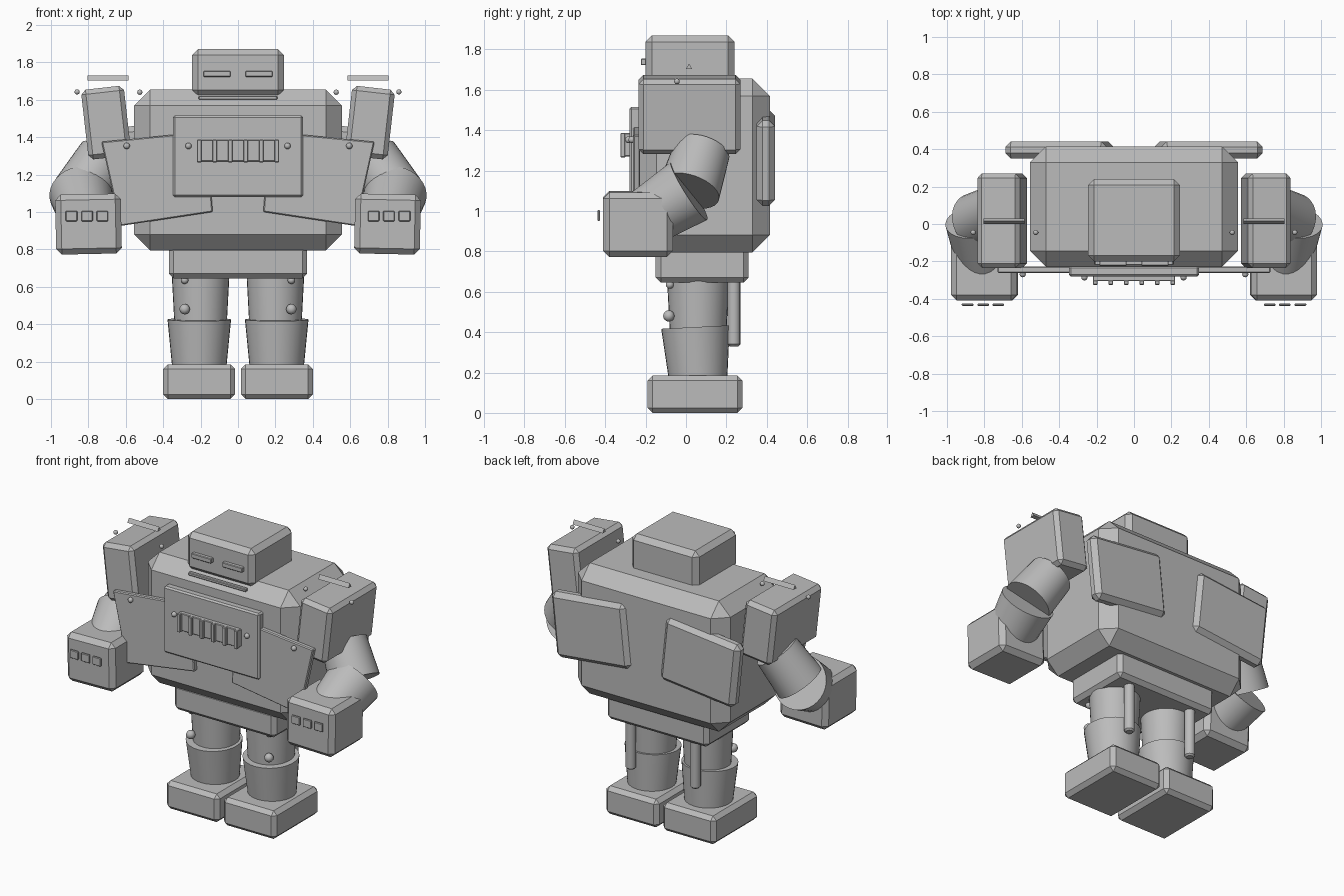
import bpy, bmesh, math
from mathutils import Vector, Matrix

if "Cube" in bpy.data.objects:
    bpy.data.objects.remove(bpy.data.objects["Cube"])

grey = bpy.data.materials.new("grey_metal")
grey.diffuse_color = (0.5, 0.5, 0.5, 1)
grey.use_nodes = True
grey.node_tree.nodes["Principled BSDF"].inputs["Base Color"].default_value = grey.diffuse_color


def finish(name, bm, bevel=0.0, smooth=False):
    bmesh.ops.recalc_face_normals(bm, faces=bm.faces)
    me = bpy.data.meshes.new(name)
    bm.to_mesh(me)
    bm.free()
    me.materials.append(grey)
    ob = bpy.data.objects.new(name, me)
    bpy.context.collection.objects.link(ob)
    if bevel:
        m = ob.modifiers.new("bevel", 'BEVEL')
        m.width = bevel
        m.segments = 1
    if smooth:
        bpy.ops.object.select_all(action='DESELECT')
        ob.select_set(True)
        bpy.context.view_layer.objects.active = ob
        bpy.ops.object.shade_smooth_by_angle(angle=math.radians(40))
    return ob


def box(name, x, y, z, bevel=0.0, roll=0.0):
    """Box from (min, max) ranges, rolled about the front axis in degrees."""
    bm = bmesh.new()
    c = Vector([(a + b) / 2 for a, b in (x, y, z)])
    s = [b - a for a, b in (x, y, z)]
    bmesh.ops.create_cube(bm, size=1, matrix=Matrix.Translation(c)
                          @ Matrix.Rotation(math.radians(roll), 4, 'Y')
                          @ Matrix.Diagonal((*s, 1)))
    return finish(name, bm, bevel)


def tube(name, p, q, r1, r2, sides=32, bevel=0.0):
    """Tapered cylinder from p (radius r1) to q (radius r2)."""
    p, q = Vector(p), Vector(q)
    d = q - p
    bm = bmesh.new()
    bmesh.ops.create_cone(bm, cap_ends=True, segments=sides, radius1=r1, radius2=r2,
                          depth=d.length, matrix=Matrix.Translation((p + q) / 2)
                          @ d.to_track_quat('Z', 'Y').to_matrix().to_4x4())
    return finish(name, bm, bevel, sides > 8)


def ball(name, c, r):
    bm = bmesh.new()
    bmesh.ops.create_uvsphere(bm, u_segments=12, v_segments=8, radius=r,
                              matrix=Matrix.Translation(c))
    return finish(name, bm, 0, True)


def span(s, a, b):
    return tuple(sorted((s * a, s * b)))


# Body core
box("torso", (-0.555, 0.555), (-0.23, 0.415), (0.795, 1.655), 0.085)
box("pelvis", (-0.37, 0.37), (-0.15, 0.31), (0.645, 0.82), 0.025)
box("head", (-0.245, 0.245), (-0.2, 0.24), (1.62, 1.87), 0.032)
box("mouth_bar", (-0.21, 0.21), (-0.22, -0.195), (1.6, 1.62), 0.004)

# Chest panel and vent
box("chest_panel", (-0.348, 0.348), (-0.28, -0.225), (1.08, 1.515), 0.01)
box("vent_plate", (-0.22, 0.22), (-0.306, -0.275), (1.27, 1.385), 0.004)
for i in range(6):
    x = -0.2075 + i * 0.083
    box("vent_bar", (x - 0.0125, x + 0.0125), (-0.325, -0.3), (1.265, 1.387), 0.004)

for s, side in ((-1, "left"), (1, "right")):
    # Face and chest details
    box(side + "_eye", span(s, 0.04, 0.185), (-0.224, -0.19), (1.722, 1.754), 0.004)
    ball(side + "_panel_bolt", (s * 0.265, -0.285, 1.353), 0.017)
    ball(side + "_wing_bolt", (s * 0.595, -0.268, 1.353), 0.017)

    # Slanted chest wing
    bm = bmesh.new()
    outline = [(0.73, 1.375), (0.17, 1.43), (0.135, 1.0), (0.63, 0.925)]
    f = bm.faces.new([bm.verts.new((s * x, -0.262, z)) for x, z in outline])
    ext = bmesh.ops.extrude_face_region(bm, geom=[f])
    bmesh.ops.translate(bm, vec=(0, 0.035, 0),
                        verts=[v for v in ext["geom"] if isinstance(v, bmesh.types.BMVert)])
    finish(side + "_chest_wing", bm, 0.006)

    # Back plate
    box(side + "_back_plate", span(s, 0.125, 0.67), (0.35, 0.442), (1.05, 1.475), 0.03, s * 6)

    # Shoulder with rod and rivets
    box(side + "_shoulder", span(s, 0.59, 0.82), (-0.235, 0.27), (1.29, 1.665), 0.025, s * 6.5)
    tube(side + "_shoulder_rod", (s * 0.585, 0.015, 1.712), (s * 0.805, 0.015, 1.712),
         0.018, 0.018, 3)
    for x, y, z in ((0.86, -0.045, 1.642), (0.525, -0.045, 1.64), (0.525, 0.325, 1.435)):
        ball(side + "_shoulder_rivet", (s * x, y, z), 0.014)

    # Arm
    elbow = (s * 0.84, 0.015, 1.1)
    tube(side + "_upper_arm", (s * 0.715, 0.08, 1.3), elbow, 0.14, 0.155)
    tube(side + "_forearm", elbow, (s * 0.8, -0.24, 0.94), 0.17, 0.14)
    box(side + "_fist", span(s, 0.624, 0.975), (-0.41, -0.065), (0.775, 1.095), 0.03, s * 1.2)
    for x in (0.725, 0.807, 0.89):
        box(side + "_knuckle", span(s, x - 0.031, x + 0.031), (-0.438, -0.425),
            (0.95, 1.005), 0.004)

    # Leg
    tube(side + "_thigh", (s * 0.2, 0.06, 0.68), (s * 0.2, 0.06, 0.4), 0.155, 0.14)
    tube(side + "_shin", (s * 0.207, 0.047, 0.425), (s * 0.207, 0.06, 0.17), 0.17, 0.145)
    box(side + "_foot", span(s, 0.015, 0.4), (-0.19, 0.28), (0, 0.185), 0.025)
    ball(side + "_knee_bolt", (s * 0.285, -0.085, 0.48), 0.028)
    ball(side + "_hip_bolt", (s * 0.285, -0.08, 0.635), 0.02)
    tube(side + "_leg_piston", (s * 0.235, 0.237, 0.66), (s * 0.235, 0.237, 0.33),
         0.032, 0.032, 16, 0.01)
